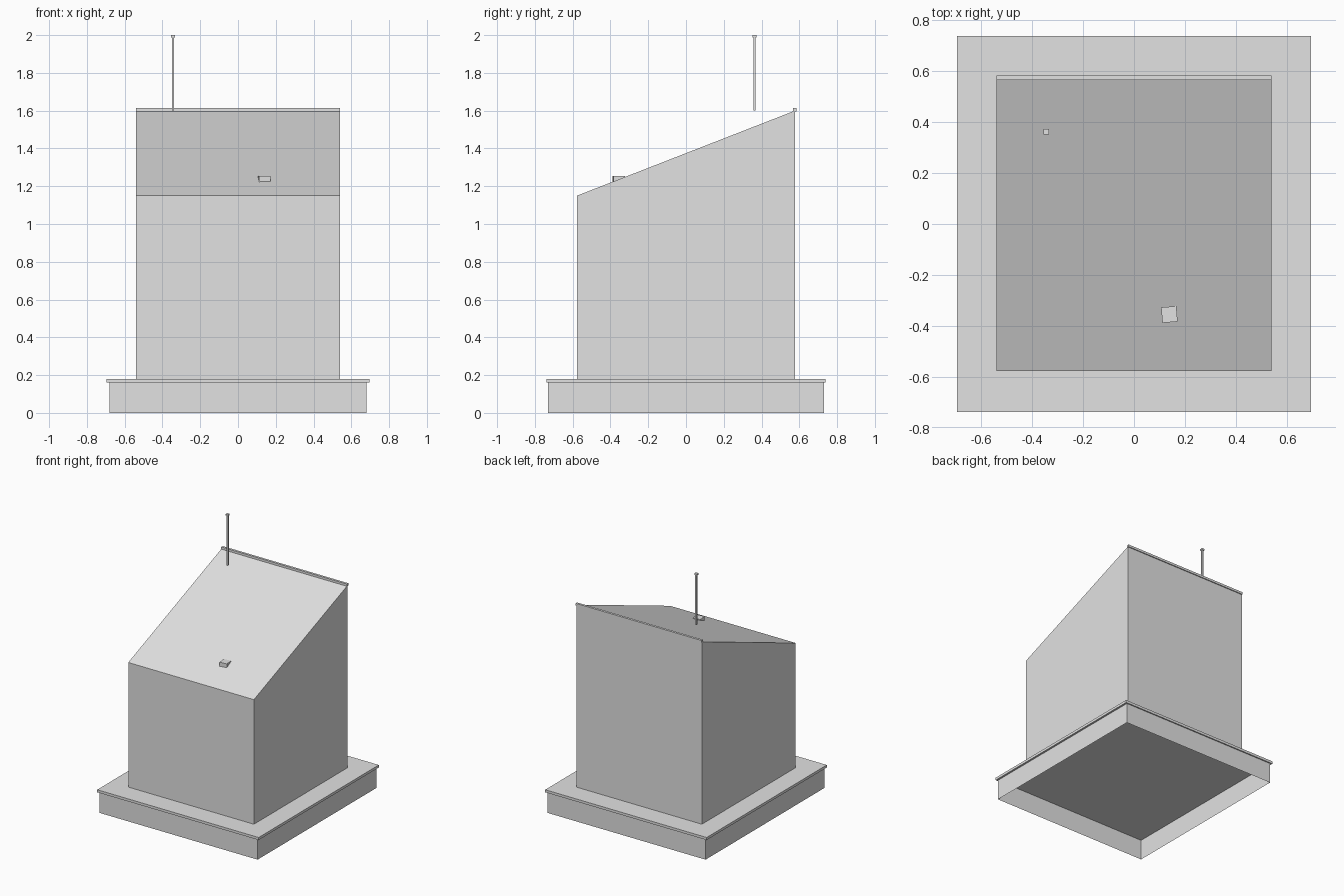
import bpy, bmesh, math
from mathutils import Matrix

if "Cube" in bpy.data.objects:
    bpy.data.objects.remove(bpy.data.objects["Cube"])

grey = bpy.data.materials.new("light_grey")
grey.diffuse_color = (0.76, 0.76, 0.76, 1)
grey.use_nodes = True
grey.node_tree.nodes["Principled BSDF"].inputs["Base Color"].default_value = grey.diffuse_color


def finish(name, bm):
    bmesh.ops.recalc_face_normals(bm, faces=bm.faces)
    mesh = bpy.data.meshes.new(name)
    bm.to_mesh(mesh)
    bm.free()
    mesh.materials.append(grey)
    obj = bpy.data.objects.new(name, mesh)
    bpy.context.collection.objects.link(obj)
    return obj


def box_bm(x0, x1, y0, y1, z0, z1, turn=0):
    bm = bmesh.new()
    centre = Matrix.Translation(((x0 + x1) / 2, (y0 + y1) / 2, (z0 + z1) / 2))
    size = Matrix.Diagonal((x1 - x0, y1 - y0, z1 - z0, 1))
    bmesh.ops.create_cube(bm, size=1, matrix=centre @ Matrix.Rotation(turn, 4, 'Z') @ size)
    return bm


def box(name, *dims, turn=0):
    return finish(name, box_bm(*dims, turn=turn))


# Hollow plinth skirt, open underneath and closed by the slab above
bm = box_bm(-0.68, 0.68, -0.73, 0.73, 0, 0.16)
bmesh.ops.delete(bm, geom=[f for f in bm.faces if abs(f.normal.z) > 0.5], context='FACES')
finish("plinth_skirt", bm)

# Overhanging slab on the plinth
box("plinth_slab", -0.695, 0.695, -0.739, 0.739, 0.16, 0.18)

# Main body with a roof rising from front to back
bm = box_bm(-0.541, 0.541, -0.577, 0.577, 0.18, 1.15)
for v in bm.verts:
    if v.co.z > 1 and v.co.y > 0:
        v.co.z = 1.60
finish("body", bm)

# Thin strip along the high roof edge
box("ridge_strip", -0.541, 0.541, 0.566, 0.584, 1.595, 1.613)

# Small vent block set into the roof
box("roof_vent", 0.109, 0.169, -0.386, -0.325, 1.215, 1.255, turn=math.radians(5))

# Antenna rod with a small cap, standing clear of the roof
ax, ay = -0.344, 0.363
for name, r, z0, z1 in (("antenna_rod", 0.006, 1.60, 1.99), ("antenna_cap", 0.011, 1.988, 2.0)):
    box(name, ax - r, ax + r, ay - r, ay + r, z0, z1)
